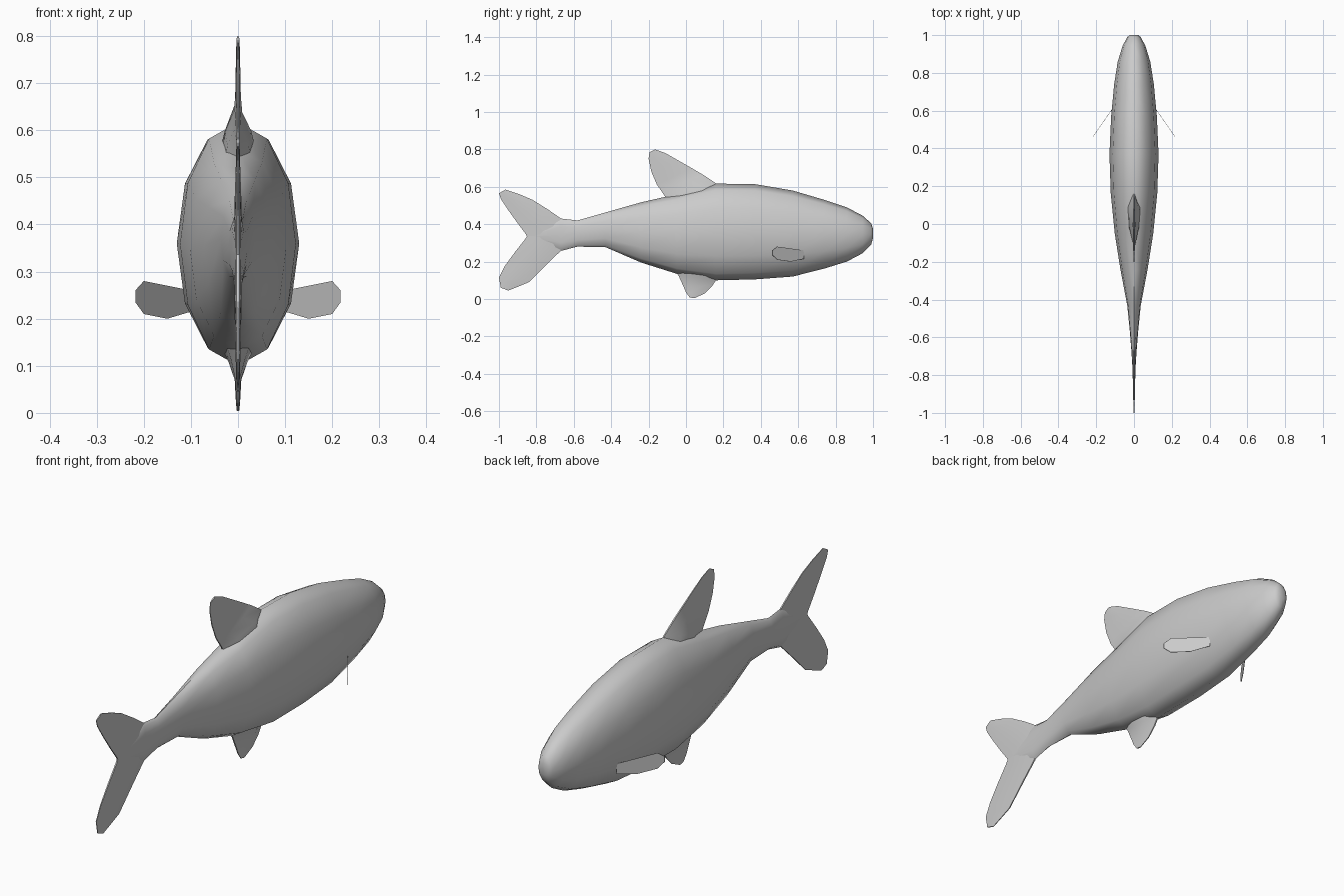
import bpy, bmesh, math

grey = bpy.data.materials.new("fish grey")
grey.diffuse_color = (0.6, 0.6, 0.6, 1)


def loft(name, rings, angle=60):
    """Skin a list of closed rings with equal point counts and cap both ends."""
    bm = bmesh.new()
    loops = [[bm.verts.new(p) for p in ring] for ring in rings]
    n = len(loops[0])
    for a, b in zip(loops, loops[1:]):
        for i in range(n):
            j = (i + 1) % n
            bm.faces.new((a[i], a[j], b[j], b[i]))
    bm.faces.new(loops[0])
    bm.faces.new(loops[-1])
    bmesh.ops.recalc_face_normals(bm, faces=bm.faces)
    me = bpy.data.meshes.new(name)
    bm.to_mesh(me)
    bm.free()
    me.materials.append(grey)
    ob = bpy.data.objects.new(name, me)
    bpy.context.collection.objects.link(ob)
    bpy.ops.object.select_all(action='DESELECT')
    ob.select_set(True)
    bpy.context.view_layer.objects.active = ob
    bpy.ops.object.shade_smooth_by_angle(angle=math.radians(angle))
    return ob


def fin(name, rows):
    """Upright fin: rows of front y, z, back y, z and half thickness."""
    rings = []
    for fy, fz, by, bz, t in rows:
        def at(k, x):
            return (x, fy + (by - fy) * k, fz + (bz - fz) * k)
        e = min(t * 0.4, 0.003)
        rings.append([at(0, e), at(0.3, t), at(0.7, t * 0.8), at(1, e),
                      at(1, -e), at(0.7, -t * 0.8), at(0.3, -t), at(0, -e)])
    return loft(name, rings)


# Body: y, bottom, top, half width
stations = [
    (1.00, 0.325, 0.375, 0.022), (0.99, 0.29, 0.405, 0.035),
    (0.945, 0.245, 0.445, 0.06), (0.86, 0.20, 0.49, 0.086),
    (0.74, 0.163, 0.53, 0.105), (0.57, 0.12, 0.58, 0.121),
    (0.37, 0.105, 0.614, 0.13), (0.16, 0.10, 0.617, 0.123),
    (-0.05, 0.135, 0.56, 0.102), (-0.24, 0.195, 0.517, 0.072),
    (-0.43, 0.277, 0.463, 0.036), (-0.58, 0.28, 0.42, 0.021),
    (-0.67, 0.257, 0.43, 0.014), (-0.84, 0.32, 0.35, 0.003),
]
rings = []
for y, lo, hi, w in stations:
    c, h = (lo + hi) / 2, (hi - lo) / 2
    rings.append([(w * math.sin(k * math.pi / 6), y, c + h * math.cos(k * math.pi / 6))
                  for k in range(12)])
loft("body", rings)

# Forked tail
fin("tail_upper_lobe", [
    (-0.60, 0.33, -0.845, 0.325, 0.008), (-0.665, 0.428, -0.855, 0.345, 0.008),
    (-0.74, 0.48, -0.90, 0.405, 0.007), (-0.82, 0.53, -0.95, 0.475, 0.005),
    (-0.89, 0.56, -0.99, 0.535, 0.004), (-0.965, 0.585, -1.0, 0.565, 0.003)])
fin("tail_lower_lobe", [
    (-0.60, 0.34, -0.845, 0.345, 0.008), (-0.67, 0.257, -0.86, 0.32, 0.008),
    (-0.75, 0.18, -0.915, 0.25, 0.007), (-0.84, 0.09, -0.97, 0.175, 0.005),
    (-0.90, 0.065, -1.0, 0.115, 0.004), (-0.95, 0.045, -0.99, 0.06, 0.003)])

# Back fin with a flared root
fin("dorsal_fin", [
    (0.17, 0.59, -0.09, 0.51, 0.036), (0.155, 0.622, -0.11, 0.545, 0.028),
    (0.09, 0.665, -0.13, 0.575, 0.009), (0.03, 0.70, -0.155, 0.61, 0.006),
    (-0.04, 0.74, -0.185, 0.68, 0.005), (-0.11, 0.78, -0.20, 0.75, 0.004),
    (-0.165, 0.80, -0.195, 0.785, 0.003)])

# Belly fin
fin("belly_fin", [
    (0.18, 0.13, -0.07, 0.165, 0.035), (0.16, 0.10, -0.04, 0.125, 0.02),
    (0.14, 0.07, -0.015, 0.07, 0.007), (0.10, 0.03, 0.00, 0.035, 0.005),
    (0.045, 0.004, 0.02, 0.008, 0.003)])

# Thin side fins swept backward
outline = [(0.10, 0.215), (0.15, 0.20), (0.20, 0.21), (0.218, 0.235),
           (0.218, 0.26), (0.20, 0.28), (0.10, 0.26)]
for side, label in ((1, "right"), (-1, "left")):
    rings = [[(side * x, 0.63 - (x - 0.10) * 1.43 + d, z) for x, z in outline]
             for d in (-0.0015, 0.0015)]
    loft(label + "_side_fin", rings, 30)
